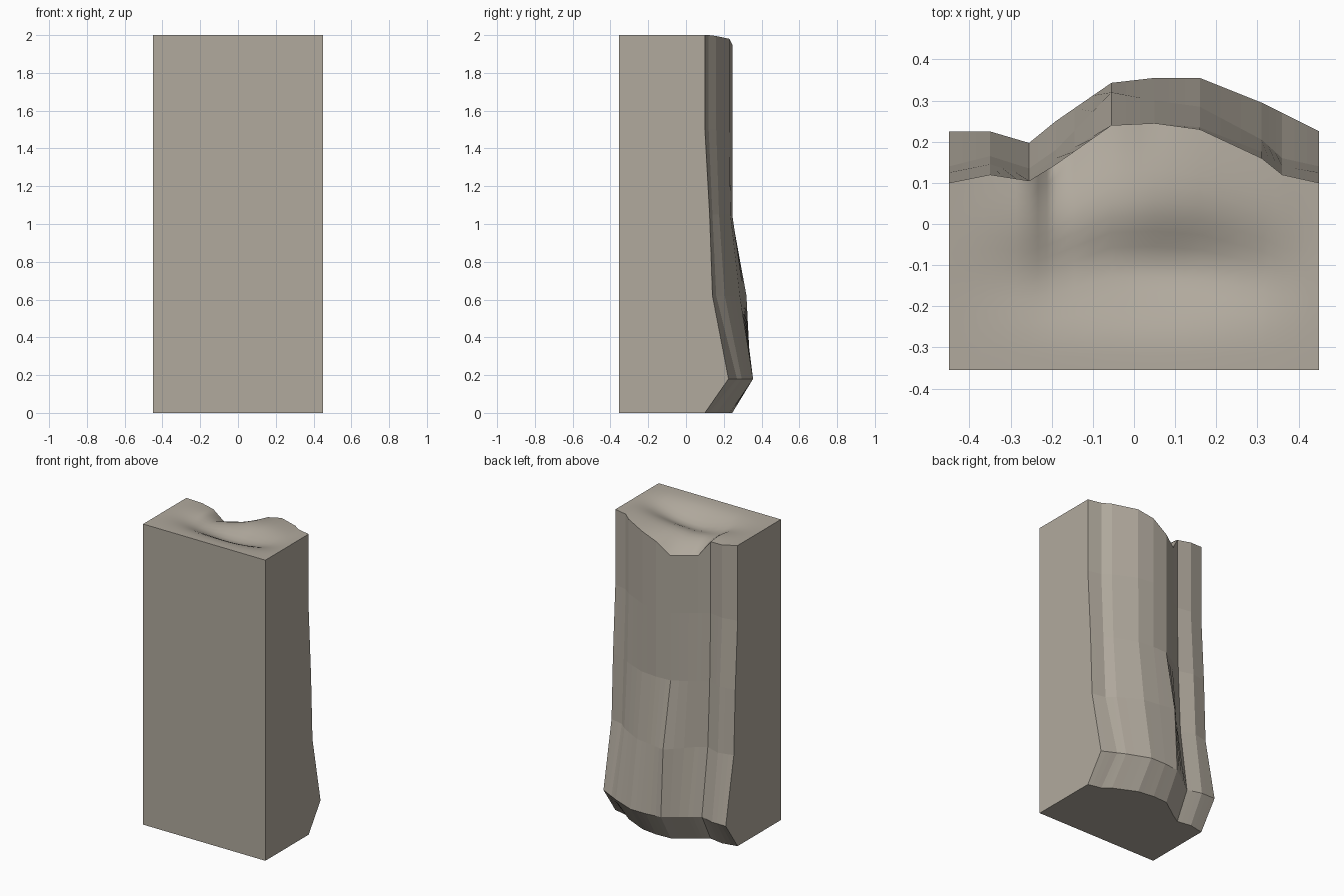
import bpy
import bmesh
import math

if "Cube" in bpy.data.objects:
    bpy.data.objects.remove(bpy.data.objects["Cube"])

HALF, FRONT, TOP = 0.45, -0.355, 2.0

# Back face: depth of each column at the rim, the middle bands and the swollen foot
COLUMNS = [-0.45, -0.35, -0.255, -0.19, -0.055, 0.05, 0.16, 0.31, 0.36, 0.45]
RIM = [0.10, 0.12, 0.105, 0.145, 0.24, 0.245, 0.23, 0.16, 0.12, 0.10]
WAIST = [0.125, 0.145, 0.115, 0.16, 0.24, 0.245, 0.235, 0.175, 0.14, 0.125]
HIP = [0.14, 0.165, 0.135, 0.18, 0.32, 0.30, 0.285, 0.205, 0.16, 0.14]
FOOT = [0.225, 0.225, 0.197, 0.25, 0.343, 0.355, 0.355, 0.295, 0.27, 0.225]
BANDS = [(0.0, RIM), (0.18, FOOT), (0.62, HIP), (1.05, WAIST), (1.5, RIM)]
# Drop of the back rim below the full height
DROP = [0, 0.015, 0.025, 0.12, 0.12, 0.05, 0.02, 0.005, 0, 0]


def sample(values, x):
    """Linear value of a column list at x."""
    for i in range(len(COLUMNS) - 1):
        a, b = COLUMNS[i], COLUMNS[i + 1]
        if x <= b:
            t = (x - a) / (b - a)
            return values[i] * (1 - t) + values[i + 1] * t
    return values[-1]


def top_height(x, y, v):
    """Worn top: a hollow across the middle and a sag towards the back."""
    side = 1 - (x / HALF) ** 2
    hollow = 0.08 * side * math.exp(-((y + 0.12) / 0.12) ** 2 - ((x - 0.08) / 0.4) ** 2)
    sag = sample(DROP, x) * v ** 3 * (1.0)
    return TOP - hollow * math.sin(math.pi * v) - sag


# Columns with two extra steps between each pair
STEPS = 3
xs = []
for a, b in zip(COLUMNS, COLUMNS[1:]):
    xs += [a + (b - a) * k / STEPS for k in range(STEPS)]
xs.append(HALF)

bm = bmesh.new()


def strip(rows, smooth=False):
    """Quads between neighbouring rows of vertices."""
    for r, s in zip(rows, rows[1:]):
        for i in range(len(r) - 1):
            bm.faces.new((r[i], r[i + 1], s[i + 1], s[i])).smooth = smooth


# Top surface, from front edge to back rim
ROWS = 16
top = []
for j in range(ROWS + 1):
    v = j / ROWS
    row = []
    for x in xs:
        y = FRONT + (sample(RIM, x) - FRONT) * v
        row.append(bm.verts.new((x, y, top_height(x, y, v))))
    top.append(row)
strip(top, smooth=True)

# Rough back wall
back = [[bm.verts.new((x, sample(depths, x), z)) for x in xs] for z, depths in BANDS]
back.append(top[-1])
strip(back)

# Front, base and both sides
low_right = bm.verts.new((-HALF, FRONT, 0))
low_left = bm.verts.new((HALF, FRONT, 0))
bm.faces.new([low_right, low_left] + top[0][::-1])
bm.faces.new([low_left, low_right] + back[0])
for end, corner in ((0, low_right), (-1, low_left)):
    bm.faces.new([corner] + [r[end] for r in back] + [r[end] for r in top[-2::-1]])
bmesh.ops.recalc_face_normals(bm, faces=bm.faces)

mesh = bpy.data.meshes.new("stone_block")
bm.to_mesh(mesh)
bm.free()
block = bpy.data.objects.new("stone_block", mesh)
bpy.context.collection.objects.link(block)

# Warm grey stone
stone = bpy.data.materials.new("warm_grey_stone")
stone.use_nodes = True
colour = (0.44, 0.40, 0.34, 1)
stone.diffuse_color = colour
shader = next(n for n in stone.node_tree.nodes if n.type == "BSDF_PRINCIPLED")
shader.inputs["Base Color"].default_value = colour
shader.inputs["Roughness"].default_value = 0.9
mesh.materials.append(stone)
